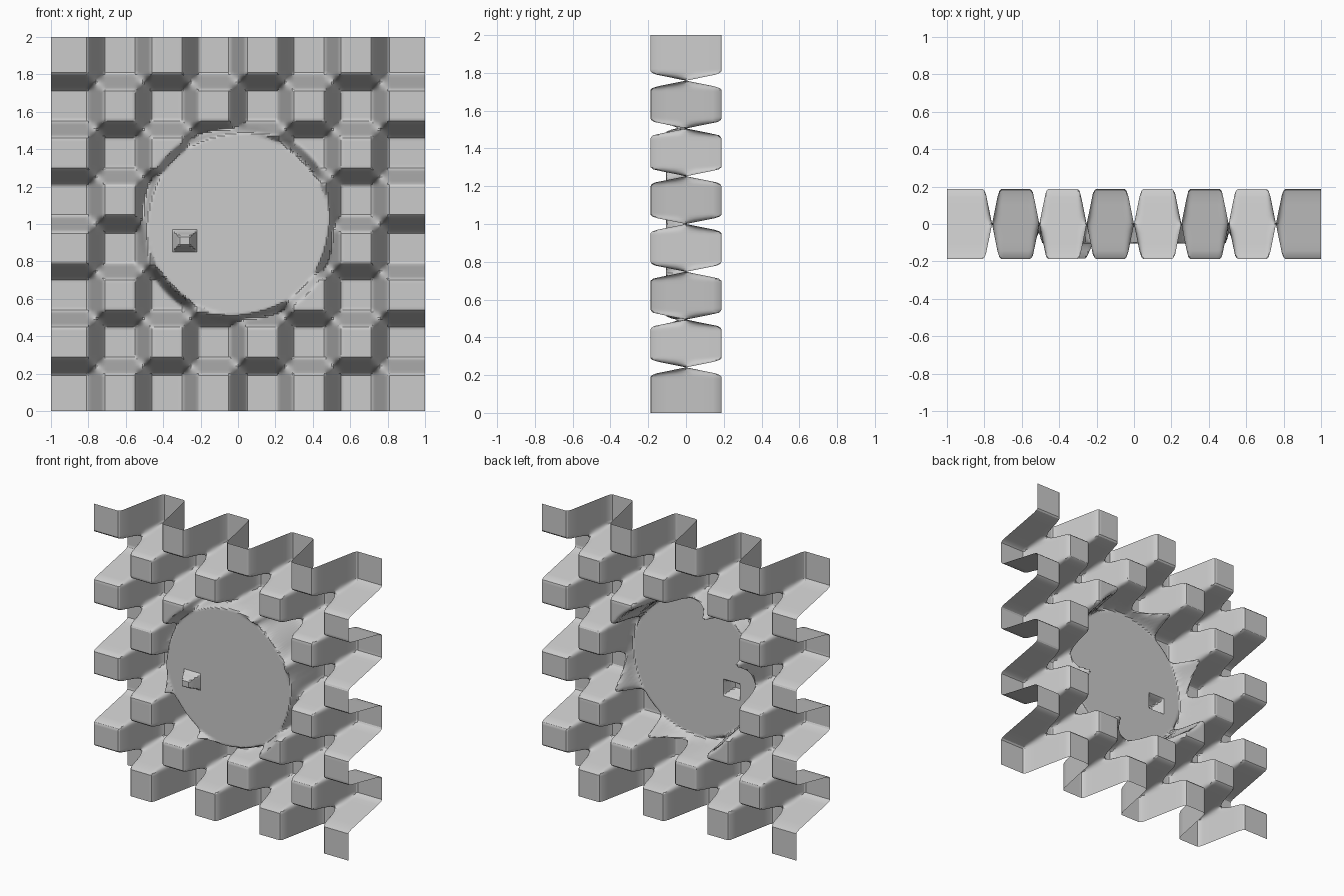
import bpy, bmesh, math

if "Cube" in bpy.data.objects:
    bpy.data.objects.remove(bpy.data.objects["Cube"])

PITCH, DEPTH, DISC_Y = 0.253, 0.188, -0.105   # cell size, relief depth, disc level
N = 200                                       # grid resolution


def interp(t, pts):
    """Piecewise linear profile through (t, value) points."""
    if t <= pts[0][0]:
        return pts[0][1]
    for (a, va), (b, vb) in zip(pts, pts[1:]):
        if t <= b:
            return va + (vb - va) * (t - a) / (b - a)
    return pts[-1][1]


WALL = [(0, 0), (0.035, 0.92), (0.048, 1.0)]   # steep wall with a small bevel


def wave(u):
    """Alternating +1 / -1 band with sloped walls at each multiple of PITCH."""
    k = max(-3, min(3, round(u / PITCH)))
    d = u - k * PITCH
    sign = 1 if (k % 2 == 0) == (d >= 0) else -1
    return sign * interp(abs(d), WALL)


def relief(x, z):
    """Depth (y) of the panel at x and height-offset z from its centre."""
    checker = DEPTH * wave(x) * wave(z)
    blend = interp(math.hypot(x, z), [(0.48, 0), (0.49, 0.06), (0.522, 0.94), (0.535, 1)])
    y = DISC_Y + (checker - DISC_Y) * blend
    # small handle knob standing out of the disc
    edge = max(abs(x + 0.285) / 0.065, abs(z + 0.09) / 0.055)
    return y - 0.08 * interp(edge, [(0.45, 1), (1.0, 0)])


# checkered relief sheet with the round centre
bm = bmesh.new()
bmesh.ops.create_grid(bm, x_segments=N, y_segments=N, size=1.0)
for v in bm.verts:
    x, z = v.co.x, v.co.y
    v.co = (x, relief(x, z), z + 1.0)
bmesh.ops.recalc_face_normals(bm, faces=bm.faces)
if sum(f.normal.y for f in bm.faces) > 0:
    bmesh.ops.reverse_faces(bm, faces=bm.faces)
mesh = bpy.data.meshes.new("relief_panel")
bm.to_mesh(mesh)
bm.free()
panel = bpy.data.objects.new("relief_panel", mesh)
bpy.context.collection.objects.link(panel)
bpy.context.view_layer.objects.active = panel
panel.select_set(True)
bpy.ops.object.shade_smooth_by_angle(angle=math.radians(30))
